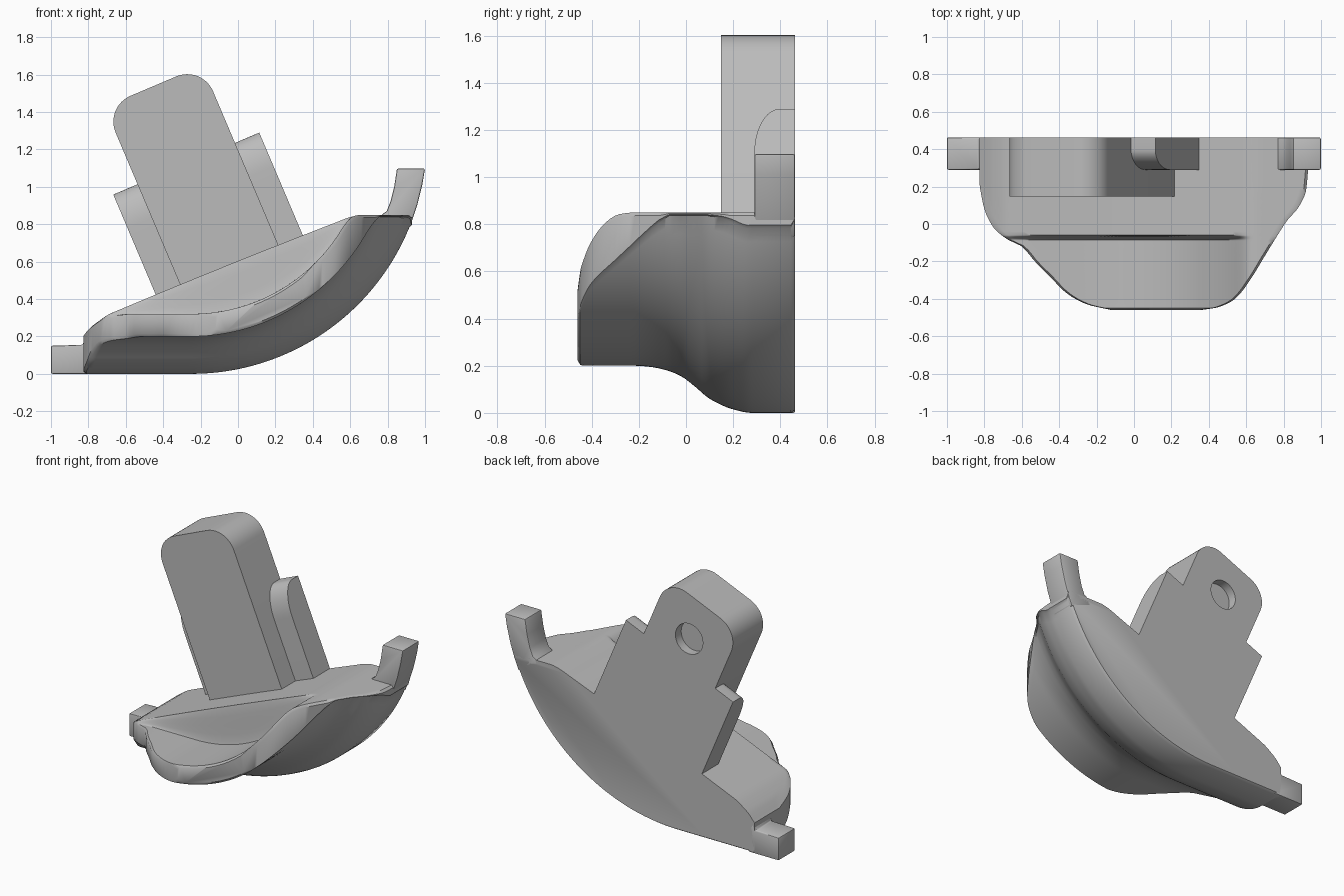
import bpy
import bmesh
import math
from mathutils import Vector

cube = bpy.data.objects.get("Cube")
if cube:
    bpy.data.objects.remove(cube, do_unlink=True)

# One plain grey for every part
grey = bpy.data.materials.new("plain_grey")
grey.use_nodes = True
grey.diffuse_color = (0.5, 0.5, 0.5, 1)
for node in grey.node_tree.nodes:
    if node.type == "BSDF_PRINCIPLED":
        node.inputs["Base Color"].default_value = grey.diffuse_color

BACK = 0.463
TAB_FRONT = 0.29
ARC_X, ARC_Z = -0.25, 1.26


def finish(name, bm, angle=35):
    """Turn a bmesh into a shaded, coloured object."""
    bmesh.ops.recalc_face_normals(bm, faces=bm.faces[:])
    mesh = bpy.data.meshes.new(name)
    bm.to_mesh(mesh)
    bm.free()
    mesh.materials.append(grey)
    obj = bpy.data.objects.new(name, mesh)
    bpy.context.collection.objects.link(obj)
    smooth(obj, angle)
    return obj


def smooth(obj, angle):
    bpy.ops.object.select_all(action="DESELECT")
    obj.select_set(True)
    bpy.context.view_layer.objects.active = obj
    bpy.ops.object.shade_smooth_by_angle(angle=math.radians(angle))


def extrude(name, outline, direction, bevel=0):
    """Solid made by pushing a flat outline along a direction."""
    bm = bmesh.new()
    face = bm.faces.new([bm.verts.new(p) for p in outline])
    result = bmesh.ops.extrude_face_region(bm, geom=[face], use_keep_orig=True)
    verts = [g for g in result["geom"] if isinstance(g, bmesh.types.BMVert)]
    bmesh.ops.translate(bm, vec=direction, verts=verts)
    bmesh.ops.recalc_face_normals(bm, faces=bm.faces[:])
    if bevel:
        edges = [e for e in bm.edges if e.calc_face_angle(0) > 0.7]
        bmesh.ops.bevel(bm, geom=edges, offset=bevel, segments=2,
                        profile=0.5, affect="EDGES")
    return finish(name, bm)


def curve_through(points):
    """Smooth interpolation through points without overshoot."""
    xs = [p[0] for p in points]
    zs = [p[1] for p in points]
    slopes = [(zs[i + 1] - zs[i]) / (xs[i + 1] - xs[i]) for i in range(len(xs) - 1)]
    tangents = [slopes[0]]
    for a, b in zip(slopes, slopes[1:]):
        tangents.append(2 * a * b / (a + b) if a * b > 0 else 0)
    tangents.append(slopes[-1])

    def evaluate(x):
        x = min(max(x, xs[0]), xs[-1])
        i = max(k for k in range(len(slopes)) if xs[k] <= x)
        h = xs[i + 1] - xs[i]
        t = (x - xs[i]) / h
        rest = 1 - t
        return (zs[i] * (1 + 2 * t) * rest * rest + zs[i + 1] * t * t * (3 - 2 * t)
                + h * t * rest * (tangents[i] * rest - tangents[i + 1] * t))
    return evaluate


def hull(x, inset):
    """Height of the flat-then-round underside, moved inward by inset."""
    radius = ARC_Z - inset
    reach = max(x - ARC_X, 0)
    return ARC_Z - math.sqrt(max(radius * radius - reach * reach, 0))


# Body curves: plan outline, underside inset and top line
left_edge = curve_through([
    (-0.46, -0.12), (-0.43, -0.25), (-0.37, -0.36), (-0.28, -0.45), (-0.2, -0.53),
    (-0.12, -0.6), (-0.08, -0.68), (-0.02, -0.75), (0.08, -0.8), (0.2, -0.825)])
right_edge = curve_through([
    (-0.46, 0.36), (-0.445, 0.45), (-0.4, 0.54), (-0.3, 0.62), (-0.17, 0.7),
    (-0.04, 0.78), (0.02, 0.82), (0.09, 0.88), (0.18, 0.92), (0.28, 0.93)])
inset_at = curve_through([
    (-0.2, 0.2), (-0.15, 0.195), (-0.08, 0.18), (-0.02, 0.155), (0.04, 0.11),
    (0.1, 0.06), (0.2, 0.015), (0.28, 0), (0.445, 0), (BACK, 0.012)])
deck = curve_through([
    (-0.83, 0.19), (-0.79, 0.245), (-0.74, 0.285), (-0.69, 0.318), (-0.64, 0.34),
    (0.53, 0.812), (0.6, 0.838), (0.66, 0.85), (0.95, 0.85)])


def top_at(x, y):
    """Deck at the back, dished floor in front of a short upright wall."""
    high, floor = deck(x), hull(x, 0.32)
    blend = max(0.06 - abs(high - floor), 0) / 0.06
    low = min(high, floor) - blend * blend * 0.06 / 4
    t = min(max((y + 0.085) / 0.025, 0), 1)
    return low + (high - low) * t * t * (3 - 2 * t)


def section(y, trim):
    """Closed cross-section ring at depth y with softened corners."""
    x0, x1 = left_edge(y), right_edge(y)
    columns = 70
    soft = 0.014
    bottom, top = [], []
    for i in range(columns + 1):
        x = x0 + soft + (x1 - x0 - 2 * soft) * i / columns
        z_top = top_at(x, y) - trim
        bottom.append((x, y, min(hull(x, inset_at(y)) + trim, z_top - 0.012)))
        top.append((x, y, z_top))

    def side(x, i):
        low, high = bottom[i][2], top[i][2]
        r = min(soft, (high - low) / 3)
        return [(x, y, low + r), (x, y, high - r)]
    return bottom + side(x1, -1) + top[::-1] + side(x0, 0)[::-1]


# Dished body, lofted from front to back
rows = [-0.46]
rows += [-0.449 + 0.36 * (i / 20) ** 1.5 for i in range(21)]
rows += [-0.085 + 0.025 * i / 6 for i in range(7)]
rows += [-0.04 + 0.32 * i / 18 for i in range(19)]
rows += [0.445, BACK]
bm = bmesh.new()
rings = [[bm.verts.new(p) for p in section(y, 0.014 if y == rows[0] else 0)]
         for y in rows]
for near, far in zip(rings, rings[1:]):
    for i in range(len(near)):
        j = (i + 1) % len(near)
        bm.faces.new((near[i], near[j], far[j], far[i]))
bm.faces.new(rings[0])
bm.faces.new(rings[-1][::-1])
finish("dished_body", bm, 40)

# End tabs at the back
depth = Vector((0, BACK - TAB_FRONT, 0))
low_tab = [(-1, 0), (-0.78, 0), (-0.78, 0.19), (-0.82, 0.19), (-0.83, 0.155), (-1, 0.15)]
high_tab = [(0.74, 0.8), (0.77, 0.852), (0.795, 0.87), (0.815, 0.92), (0.835, 1.0),
            (0.85, 1.097), (1, 1.097)]
high_tab += [(x, hull(x, 0)) for x in (0.985, 0.96, 0.93, 0.9)]
for name, outline in (("left_low_tab", low_tab), ("right_high_tab", high_tab)):
    name = name.split("_", 1)[1]
    extrude(name, [(x, TAB_FRONT, z) for x, z in outline], depth, 0.008)

# Leaning stem: u runs across it, v runs up it
TILT = math.radians(23)
ACROSS = Vector((math.cos(TILT), 0, math.sin(TILT)))
UP = Vector((-math.sin(TILT), 0, math.cos(TILT)))
BASE = Vector((-0.05, 0, 0.59))


def on_stem(u, y, v):
    return BASE + ACROSS * u + UP * v + Vector((0, y, 0))


HALF, HEIGHT, CORNER = 0.283, 1.03, 0.15
STEM_FRONT = 0.148
outline = [(-HALF, -0.04), (HALF, -0.04)]
for sign, start in ((1, 0), (-1, 90)):
    for i in range(13):
        a = math.radians(start + 90 * i / 12)
        outline.append((sign * (HALF - CORNER) + CORNER * math.cos(a),
                        HEIGHT - CORNER + CORNER * math.sin(a)))
stem = extrude("stem", [on_stem(u, STEM_FRONT, v) for u, v in outline],
               Vector((0, BACK - STEM_FRONT, 0)))

# Shallow round hole in the back of the stem
ring = [2 * math.pi * i / 40 for i in range(40)]
cutter = extrude("hole_cutter",
                 [on_stem(0.1 * math.cos(a), BACK - 0.06, 0.76 + 0.1 * math.sin(a))
                  for a in ring], Vector((0, 0.12, 0)))
cutter.hide_render = True
cut = stem.modifiers.new("hole", "BOOLEAN")
cut.operation = "DIFFERENCE"
cut.solver = "EXACT"
cut.object = cutter
bpy.ops.object.select_all(action="DESELECT")
bpy.context.view_layer.objects.active = stem
stem.select_set(True)
bpy.ops.object.modifier_apply(modifier=cut.name)
bpy.data.objects.remove(cutter, do_unlink=True)
smooth(stem, 35)

# Side wings with a rounded front top corner
WING_TOP, WING_OUT = 0.58, 0.424
profile = [(BACK, -0.04), (TAB_FRONT, -0.04)]
for i in range(13):
    a = math.radians(90 * i / 12)
    profile.append((TAB_FRONT + 0.11 * (1 - math.cos(a)),
                    WING_TOP - 0.2 * (1 - math.sin(a))))
profile.append((BACK, WING_TOP))
for name, sign in (("left_wing", 1), ("right_wing", -1)):
    extrude(name, [on_stem(sign * (HALF - 0.02), y, v) for y, v in profile],
            ACROSS * sign * (WING_OUT - HALF + 0.02))
